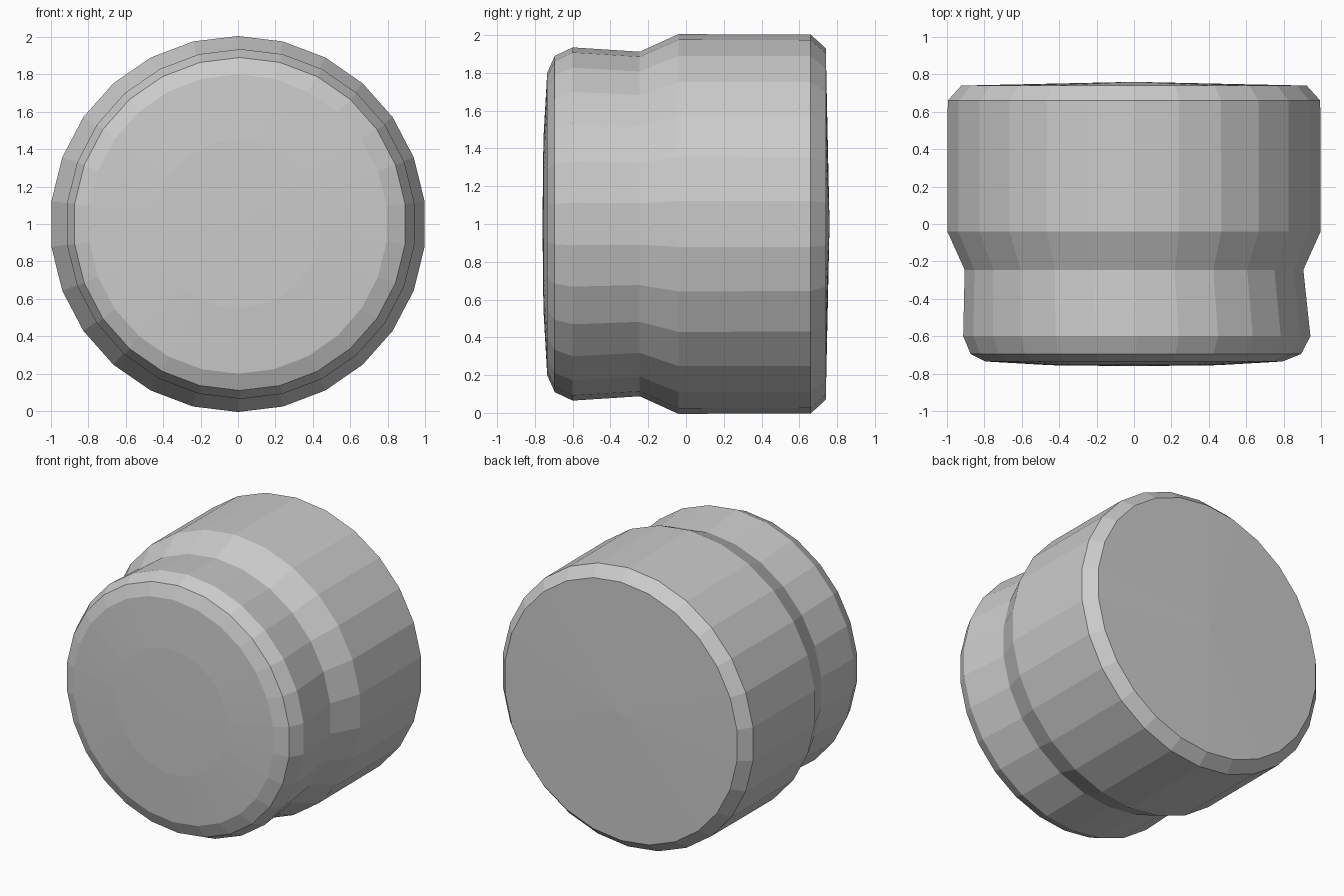
import bpy, bmesh
from math import sin, cos, pi

if "Cube" in bpy.data.objects:
    bpy.data.objects.remove(bpy.data.objects["Cube"])

SIDES = 26


def lathe_y(name, profile, front_y, back_y, sides=SIDES, centre_z=1.0):
    """Revolve (y, radius) rings about a horizontal axis along y, closed by fan caps."""
    bm = bmesh.new()
    rings = []
    for y, r, cx in profile:
        rings.append([bm.verts.new((cx + r * cos(2 * pi * (i + 0.5) / sides),
                                    y,
                                    centre_z + r * sin(2 * pi * (i + 0.5) / sides)))
                      for i in range(sides)])
    for a, b in zip(rings, rings[1:]):
        for i in range(sides):
            j = (i + 1) % sides
            bm.faces.new((a[i], a[j], b[j], b[i]))
    # slightly domed end caps
    for ring, y in ((rings[0], front_y), (rings[-1], back_y)):
        tip = bm.verts.new((0, y, centre_z))
        for i in range(sides):
            bm.faces.new((ring[i], ring[(i + 1) % sides], tip))
    bmesh.ops.recalc_face_normals(bm, faces=bm.faces)
    mesh = bpy.data.meshes.new(name)
    bm.to_mesh(mesh)
    bm.free()
    obj = bpy.data.objects.new(name, mesh)
    bpy.context.collection.objects.link(obj)
    return obj


# Stepped knob: rounded front rim, narrow waist, flared wide back with a chamfer
# (y, radius, sideways offset)
profile = [
    (-0.755, 0.45, 0.0),
    (-0.735, 0.80, 0.0),
    (-0.695, 0.89, 0.01),
    (-0.60, 0.935, 0.015),
    (-0.245, 0.912, 0.0),
    (-0.04, 1.005, 0.0),
    (0.66, 1.003, 0.0),
    (0.74, 0.93, 0.0),
]
lathe_y("stepped_knob", profile, -0.76, 0.76)
